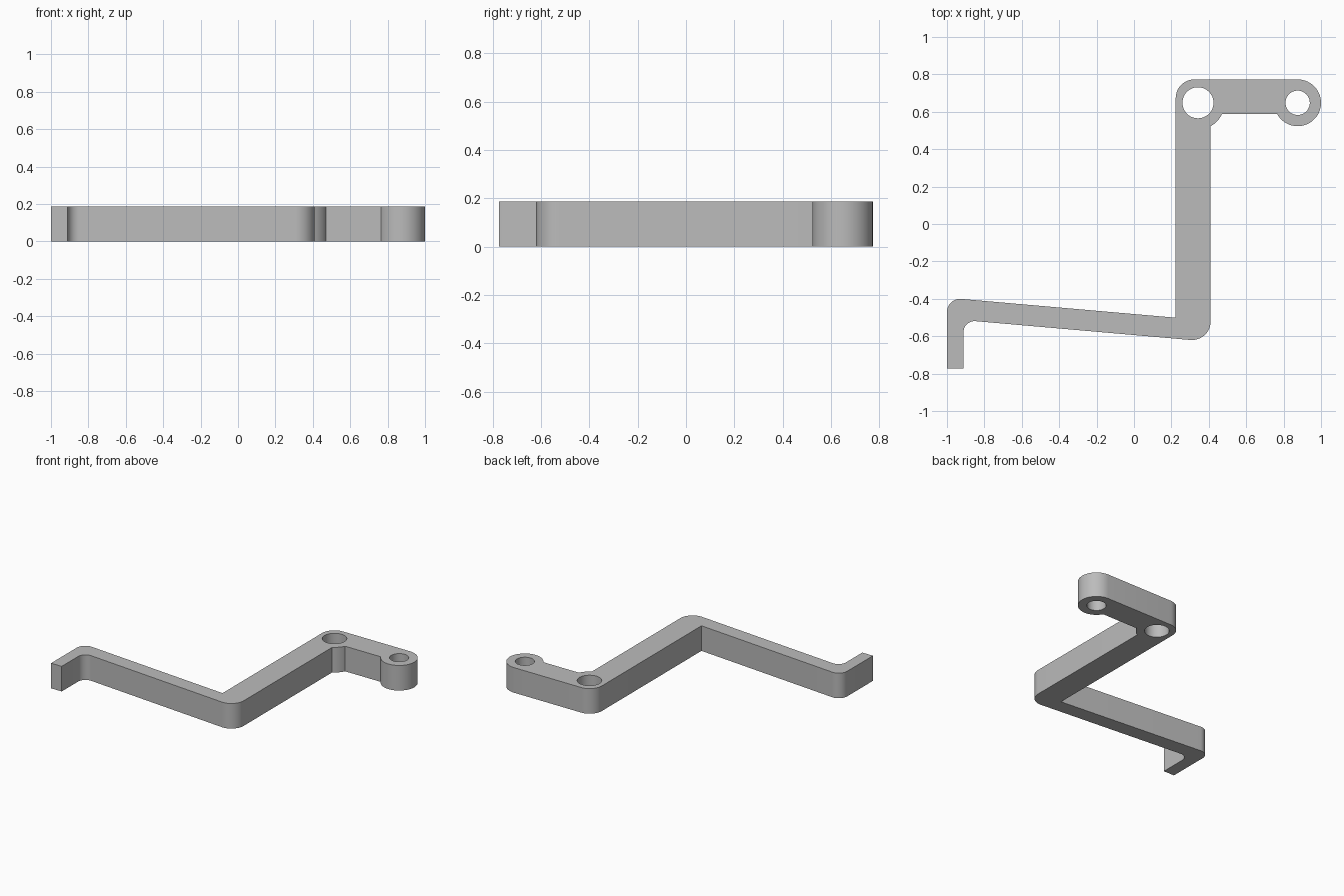
import bpy, bmesh
from math import cos, sin, tan, radians, atan2, pi
from mathutils import Vector

cube = bpy.data.objects.get("Cube")
if cube:
    bpy.data.objects.remove(cube, do_unlink=True)

HEIGHT = 0.187
PIVOT = Vector((0.342, 0.648))     # large hole
TIP = Vector((0.875, 0.648))       # small hole
TIP_R, BOSS_R = 0.125, 0.142
ARM_LOW = 0.588                    # lower edge of the short arm
BAR_L, BAR_R = 0.223, 0.41         # sides of the long bar
SLOPE = -tan(radians(5))           # slant of the lower arm


def arc(center, r, a0, a1, n):
    return [center + r * Vector((cos(a0 + (a1 - a0) * i / n), sin(a0 + (a1 - a0) * i / n)))
            for i in range(n + 1)]


def fillet(before, corner, after, r, n=12):
    """Rounded corner of radius r between two straight edges."""
    u, v = (before - corner).normalized(), (after - corner).normalized()
    half = u.angle(v) / 2
    center = corner + (u + v).normalized() * (r / sin(half))
    p, q = corner + u * (r / tan(half)) - center, corner + v * (r / tan(half)) - center
    a0 = atan2(p.y, p.x)
    sweep = (atan2(q.y, q.x) - a0 + pi) % (2 * pi) - pi
    return arc(center, r, a0, a0 + sweep, n)


def upper(x):
    return Vector((x, -0.501 + SLOPE * (x - BAR_L)))


def lower(x):
    return Vector((x, -0.519 + SLOPE * (x + 0.853)))


# Outline, counter-clockwise from the hook's free end
HOOK_L, HOOK_R, END = -1.0, -0.912, -0.773
hook_a, hook_b = Vector((HOOK_L, END)), Vector((HOOK_R, END))
boss_start = Vector((BAR_R, PIVOT.y - (BOSS_R**2 - (BAR_R - PIVOT.x)**2) ** 0.5))
boss_a0 = atan2(boss_start.y - PIVOT.y, boss_start.x - PIVOT.x)
drop = PIVOT.y - ARM_LOW
boss_a1 = -atan2(drop, (BOSS_R**2 - drop**2) ** 0.5)
tip_a0 = -pi + atan2(drop, (TIP_R**2 - drop**2) ** 0.5)
top_y = TIP.y + TIP_R
top_left = Vector((BAR_L, top_y))

outline = [hook_a, hook_b]
outline += fillet(hook_b, lower(HOOK_R), lower(BAR_R), 0.06)
outline += fillet(lower(HOOK_R), lower(BAR_R), boss_start, 0.1)
outline += arc(PIVOT, BOSS_R, boss_a0, boss_a1, 8)
outline += arc(TIP, TIP_R, tip_a0, pi / 2, 40)
outline += fillet(Vector((TIP.x, top_y)), top_left, upper(BAR_L), 0.1)
outline += [upper(BAR_L)]
outline += fillet(upper(BAR_L), upper(HOOK_L), hook_a, 0.07)

# Fill the outline around the two holes, then extrude it
bm = bmesh.new()
loops = [outline] + [arc(c, r, 0, 2 * pi, 48)[:-1] for c, r in ((PIVOT, 0.083), (TIP, 0.065))]
edges = []
for loop in loops:
    verts = [bm.verts.new((p.x, p.y, 0)) for p in loop]
    edges += [bm.edges.new((a, b)) for a, b in zip(verts, verts[1:] + verts[:1])]
bmesh.ops.triangle_fill(bm, edges=edges, use_beauty=True, use_dissolve=False)
ext = bmesh.ops.extrude_face_region(bm, geom=bm.faces[:], use_keep_orig=True)
bmesh.ops.translate(bm, vec=(0, 0, HEIGHT),
                    verts=[g for g in ext["geom"] if isinstance(g, bmesh.types.BMVert)])
bmesh.ops.recalc_face_normals(bm, faces=bm.faces[:])

mesh = bpy.data.meshes.new("bracket")
bm.to_mesh(mesh)
bm.free()
bracket = bpy.data.objects.new("bracket", mesh)
bpy.context.collection.objects.link(bracket)

# Plain grey finish
grey = bpy.data.materials.new("grey")
grey.use_nodes = True
colour = (0.5, 0.5, 0.5, 1)
grey.diffuse_color = colour
grey.node_tree.nodes["Principled BSDF"].inputs["Base Color"].default_value = colour
mesh.materials.append(grey)

bpy.ops.object.select_all(action='DESELECT')
bracket.select_set(True)
bpy.context.view_layer.objects.active = bracket
bpy.ops.object.shade_smooth_by_angle(angle=radians(20))
